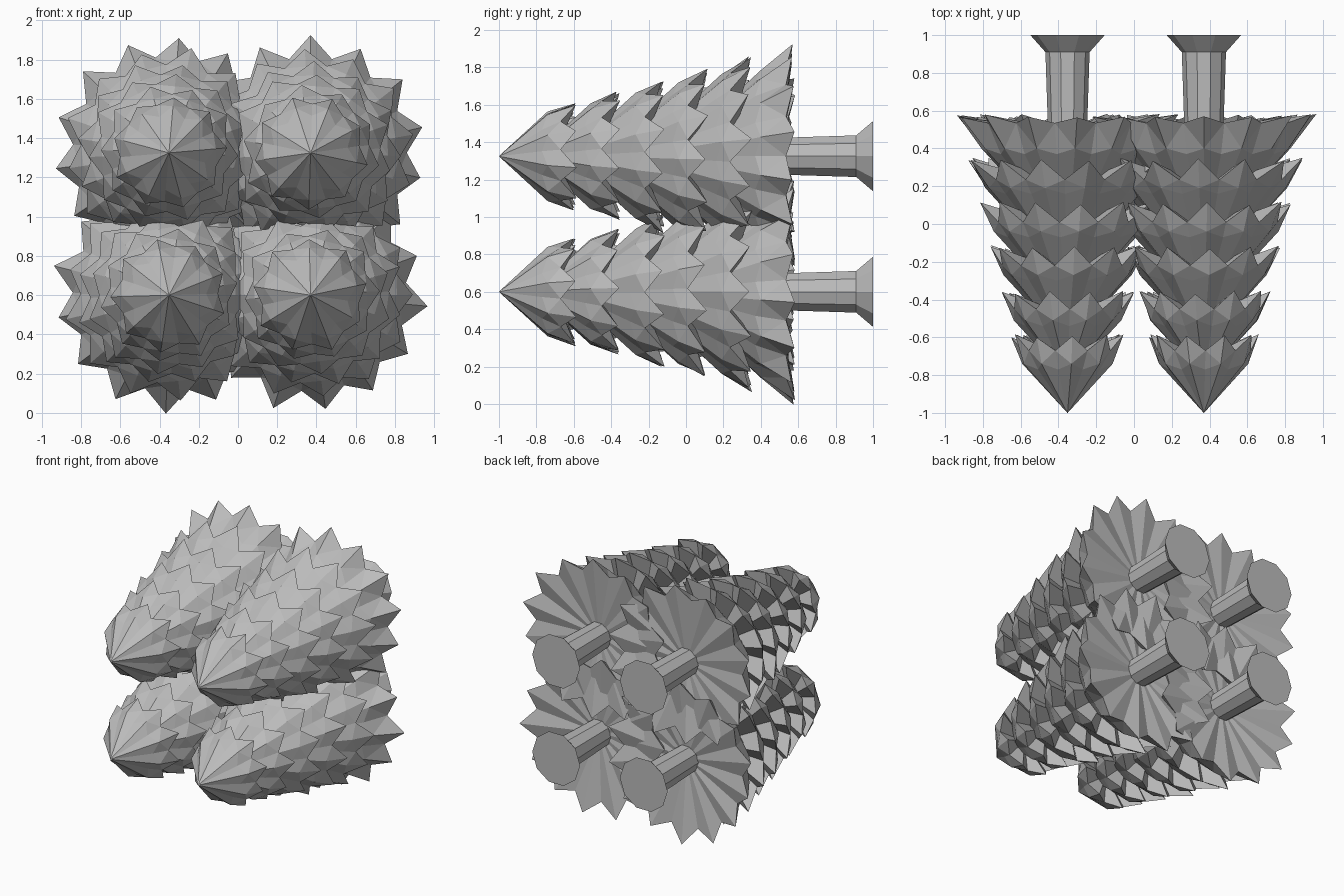
import bpy, bmesh, math, random

random.seed(4)
if "Cube" in bpy.data.objects:
    bpy.data.objects.remove(bpy.data.objects["Cube"])

grey = bpy.data.materials.new("plain_grey")
grey.use_nodes = True
colour = (0.5, 0.5, 0.5, 1)
grey.diffuse_color = colour
grey.node_tree.nodes["Principled BSDF"].inputs["Base Color"].default_value = colour


def finish(bm, name, location):
    bmesh.ops.recalc_face_normals(bm, faces=bm.faces)
    mesh = bpy.data.meshes.new(name)
    bm.to_mesh(mesh)
    bm.free()
    mesh.materials.append(grey)
    obj = bpy.data.objects.new(name, mesh)
    obj.location = location
    bpy.context.collection.objects.link(obj)


def point(bm, radius, angle, y):
    return bm.verts.new((radius * math.cos(angle), y, radius * math.sin(angle)))


def branch_tier(name, location, tip_y, tip_r, notch_r, depth, mid_y, mid_r, spikes, phase):
    """Steep pleated cone with a bent ridge per spike and a hollow underside."""
    bm = bmesh.new()
    apex = bm.verts.new((0, mid_y - mid_r / 0.92, 0))
    hub = bm.verts.new((0, tip_y - depth - 0.04, 0))
    middle, rim = [], []
    for i in range(spikes * 2):
        angle = phase + math.pi * i / spikes
        if i % 2 == 0:
            r = tip_r * random.uniform(0.97, 1.03)
            rim.append(point(bm, r, angle, tip_y + random.uniform(-0.012, 0.008)))
            middle.append(point(bm, mid_r, angle, mid_y))
        else:
            rim.append(point(bm, notch_r, angle, tip_y - depth))
            middle.append(point(bm, mid_r - 0.05, angle, mid_y - 0.03))
    for i in range(spikes * 2):
        j = (i + 1) % (spikes * 2)
        ridge, valley = (i, j) if i % 2 == 0 else (j, i)
        bm.faces.new((apex, middle[i], middle[j]))
        bm.faces.new((middle[ridge], rim[ridge], rim[valley]))
        bm.faces.new((middle[ridge], rim[valley], middle[valley]))
        bm.faces.new((hub, rim[j], rim[i]))
    finish(bm, name, location)


def trunk(name, location, sides=10):
    """Slim trunk flaring out to a flat foot."""
    bm = bmesh.new()
    rings = [[point(bm, r, math.tau * i / sides, y) for i in range(sides)]
             for r, y in ((0.1, 0.4), (0.117, 0.91), (0.197, 1.0))]
    for a, b in zip(rings, rings[1:]):
        for i in range(sides):
            j = (i + 1) % sides
            bm.faces.new((a[i], a[j], b[j], b[i]))
    bm.faces.new(rings[0])
    bm.faces.new(rings[-1])
    finish(bm, name, location)


# Rim tip y, tip radius, notch radius, notch depth, bend y, bend radius, spikes
tiers = [
    (-0.59, 0.29, 0.25, 0.08, -0.74, 0.24, 9),
    (-0.36, 0.345, 0.30, 0.09, -0.51, 0.285, 10),
    (-0.12, 0.41, 0.355, 0.10, -0.27, 0.34, 11),
    (0.11, 0.465, 0.40, 0.10, -0.04, 0.395, 12),
    (0.345, 0.53, 0.45, 0.11, 0.19, 0.44, 13),
    (0.575, 0.59, 0.49, 0.04, 0.40, 0.46, 14),
]

# Four trees lying on their sides, tips to the front
trees = {
    "upper_right": (-0.352, 1.325, 7.9),
    "upper_left": (0.37, 1.325, 12.9),
    "lower_right": (-0.352, 0.6, 11.4),
    "lower_left": (0.37, 0.6, 20.3),
}
for label, (x, z, turn) in trees.items():
    spot = (x, 0, z)
    for k, tier in enumerate(tiers):
        last = k == len(tiers) - 1
        phase = math.radians(turn) if last else random.uniform(0, math.tau)
        branch_tier(f"{label}_branch_tier_{k + 1}", spot, *tier, phase)
    trunk(f"{label}_trunk", spot)
